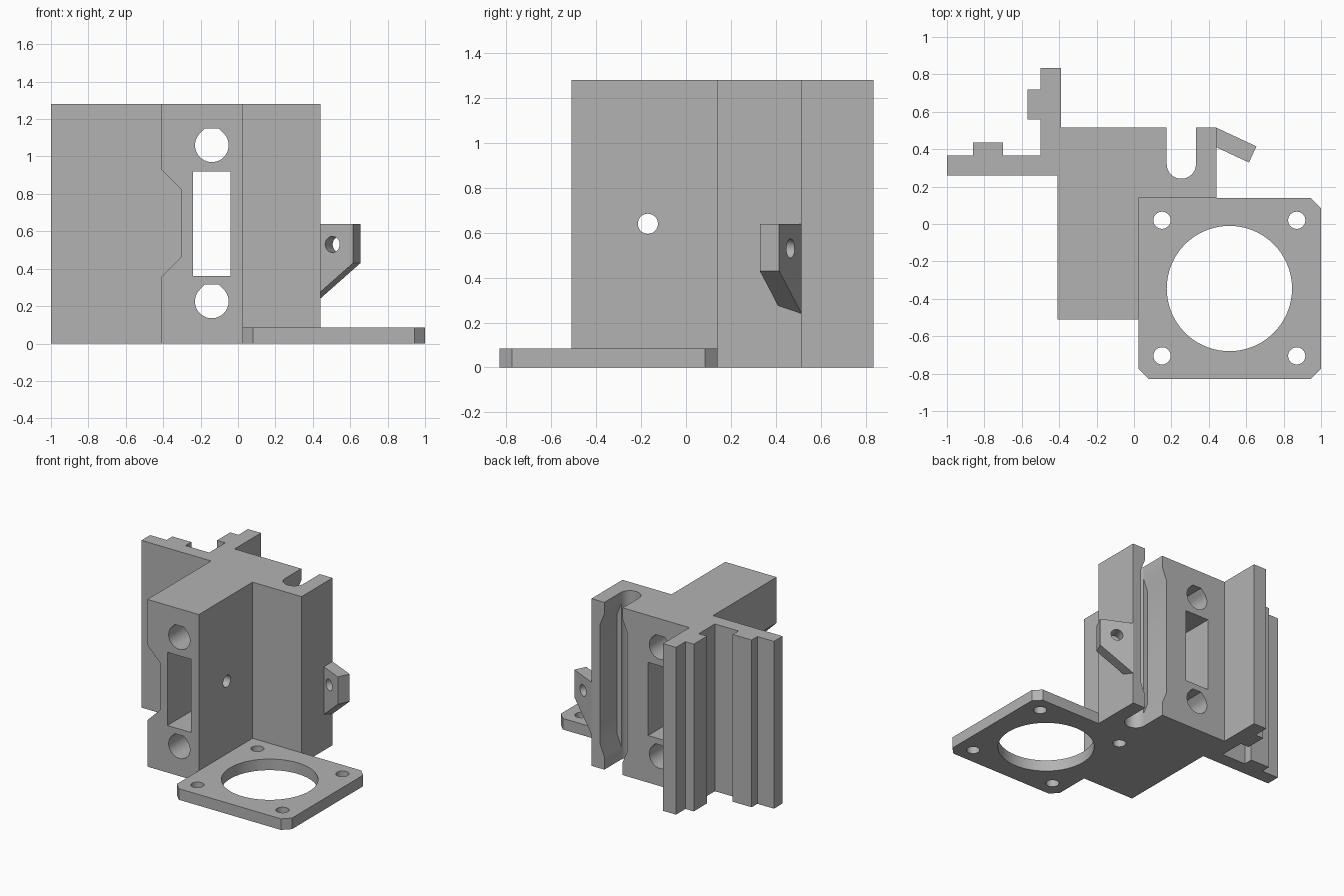
import bpy, bmesh, math
from mathutils import Vector, Matrix

cube = bpy.data.objects.get("Cube")
if cube:
    bpy.data.objects.remove(cube, do_unlink=True)

GREY = (0.45, 0.45, 0.45, 1)
mat = bpy.data.materials.new("plain_grey")
mat.use_nodes = True
mat.diffuse_color = GREY
mat.node_tree.nodes["Principled BSDF"].inputs["Base Color"].default_value = GREY

# Axis frames: where a profile's (u, v) and its extrusion go
FRAMES = {
    "X": lambda u, v, w: (w, u, v),
    "Y": lambda u, v, w: (u, w, v),
    "Z": lambda u, v, w: (u, v, w),
}


def prism(name, pts, axis, lo, hi):
    """Extrude a flat profile along an axis."""
    bm = bmesh.new()
    frame = FRAMES[axis]
    face = bm.faces.new([bm.verts.new(frame(u, v, lo)) for u, v in pts])
    ext = bmesh.ops.extrude_face_region(bm, geom=[face])
    step = Vector(frame(0, 0, hi - lo))
    verts = [g for g in ext["geom"] if isinstance(g, bmesh.types.BMVert)]
    bmesh.ops.translate(bm, verts=verts, vec=step)
    bmesh.ops.recalc_face_normals(bm, faces=bm.faces)
    mesh = bpy.data.meshes.new(name)
    bm.to_mesh(mesh)
    bm.free()
    mesh.materials.append(mat)
    obj = bpy.data.objects.new(name, mesh)
    bpy.context.collection.objects.link(obj)
    return obj


def arc(cx, cy, r, start, end, n):
    angles = [math.radians(start + (end - start) * i / n) for i in range(n + 1)]
    return [(cx + r * math.cos(a), cy + r * math.sin(a)) for a in angles]


def circle(cx, cy, r, n=48):
    return arc(cx, cy, r, 0, 360, n)[:-1]


def rect(x0, x1, y0, y1):
    return [(x0, y0), (x1, y0), (x1, y1), (x0, y1)]


def cut(obj, cutter):
    """Subtract a cutter from a part, then discard the cutter."""
    cutter.hide_render = True
    mod = obj.modifiers.new("cut", "BOOLEAN")
    mod.operation = "DIFFERENCE"
    mod.solver = "EXACT"
    mod.object = cutter
    bpy.context.view_layer.objects.active = obj
    bpy.ops.object.modifier_apply(modifier=mod.name)
    bpy.data.objects.remove(cutter, do_unlink=True)


def smooth(obj):
    bpy.ops.object.select_all(action="DESELECT")
    obj.select_set(True)
    bpy.context.view_layer.objects.active = obj
    bpy.ops.object.shade_smooth_by_angle(angle=math.radians(25))


# Carriage body with ribbed flanges and an open rod slot
HEIGHT = 1.28
SLOT_X, SLOT_Y, SLOT_R = 0.253, 0.32, 0.078
outline = [(-0.41, -0.51), (0.025, -0.51), (0.025, 0.14), (0.44, 0.14),
           (0.44, 0.515), (SLOT_X + SLOT_R, 0.515)]
outline += arc(SLOT_X, SLOT_Y, SLOT_R, 0, -180, 24)
outline += [(SLOT_X - SLOT_R, 0.515), (-0.39, 0.515), (-0.39, 0.835), (-0.5, 0.835),
            (-0.5, 0.72), (-0.57, 0.72), (-0.57, 0.56), (-0.5, 0.56),
            (-0.5, 0.365), (-0.7, 0.365), (-0.7, 0.435), (-0.86, 0.435),
            (-0.86, 0.365), (-1, 0.365), (-1, 0.26), (-0.41, 0.26)]
body = prism("carriage_body", outline, "Z", 0, HEIGHT)

# Window and the two flat-topped teardrop bores through the body
cut(body, prism("window_cutter", rect(-0.24, -0.04, 0.36, 0.92), "Y", -1, 1))
for z in (0.225, 1.06):
    r = 0.09
    flat = r * (math.sqrt(2) - 1)
    bore = arc(-0.14, z, r, 135, 405, 36)
    bore += [(-0.14 + flat, z + r), (-0.14 - flat, z + r)]
    cut(body, prism("bore_cutter", bore, "Y", -1, 1))

# Side clearance notch, in front of the flange
notch = [(-0.5, 1.02), (-0.305, 0.825), (-0.305, 0.46), (-0.5, 0.265)]
cut(body, prism("notch_cutter", notch, "Y", -1, 0.26))

# Cross hole for the clamping screw
cut(body, prism("screw_cutter", circle(-0.17, 0.64, 0.045, 32), "X", -1.2, 0.6))

# Wider middle of the rod slot, tapering to its end clips
w = 0.115
relief = [(SLOT_X + s * a, z) for s, a, z in
          ((-1, SLOT_R, 0.1), (1, SLOT_R, 0.1), (1, w, 0.19), (1, w, 1.1),
           (1, SLOT_R, 1.19), (-1, SLOT_R, 1.19), (-1, w, 1.1), (-1, w, 0.19))]
cut(body, prism("relief_cutter", relief, "Y", 0.31, 0.7))
smooth(body)

# Motor plate with clipped corners
plate = prism("motor_plate", [
    (0.025, 0.14), (0.945, 0.14), (1, 0.085), (1, -0.775),
    (0.945, -0.83), (0.08, -0.83), (0.025, -0.775)], "Z", 0, 0.085)
cut(plate, prism("pilot_cutter", circle(0.51, -0.345, 0.335, 72), "Z", -0.1, 0.2))
for x in (0.15, 0.87):
    for y in (-0.705, 0.02):
        cut(plate, prism("bolt_cutter", circle(x, y, 0.046, 32), "Z", -0.1, 0.2))
smooth(plate)

# Angled side tab with a sloped underside and a hole
tab = prism("side_tab", [(0, 0.24), (0.237, 0.43), (0.237, 0.64), (0, 0.64)],
            "Y", -0.095, 0)
cut(tab, prism("tab_cutter", circle(0.116, 0.53, 0.043, 32), "Y", -0.2, 0.1))
tab.data.transform(Matrix.Translation((0.44, 0.515, 0))
                   @ Matrix.Rotation(math.radians(-25), 4, "Z"))
smooth(tab)
